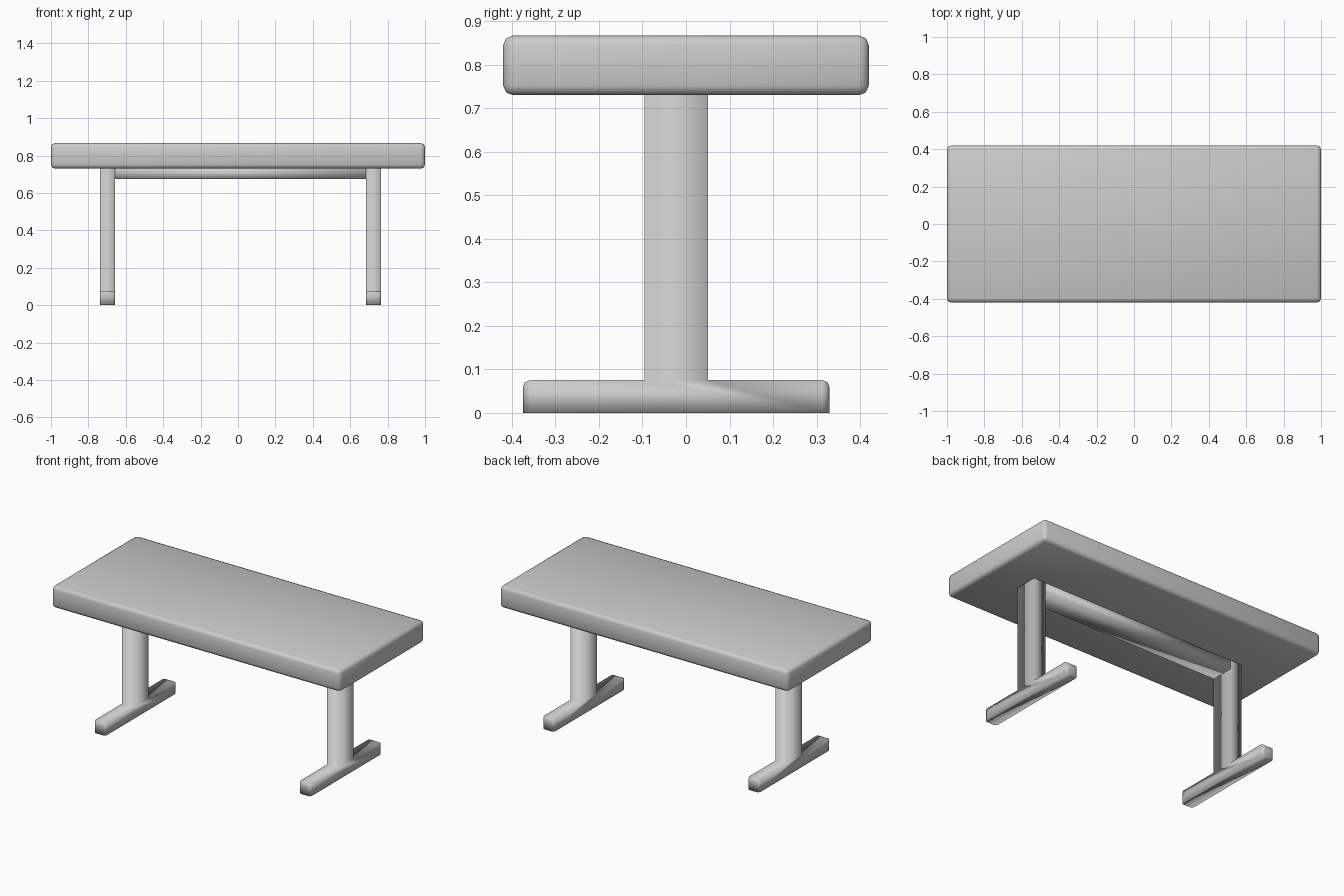
import bpy, bmesh

cube = bpy.data.objects.get("Cube")
if cube:
    bpy.data.objects.remove(cube, do_unlink=True)

grey = bpy.data.materials.new("plain_grey")
grey.use_nodes = True
colour = (0.6, 0.6, 0.6, 1)
grey.diffuse_color = colour
grey.node_tree.nodes["Principled BSDF"].inputs["Base Color"].default_value = colour


def finish(name, bm):
    """Turn a bmesh into a smooth-shaded grey object."""
    bmesh.ops.recalc_face_normals(bm, faces=bm.faces)
    for face in bm.faces:
        face.smooth = True
    mesh = bpy.data.meshes.new(name)
    bm.to_mesh(mesh)
    bm.free()
    mesh.materials.append(grey)
    obj = bpy.data.objects.new(name, mesh)
    bpy.context.collection.objects.link(obj)
    return obj


def box(name, low, high, bevel=0):
    bm = bmesh.new()
    bmesh.ops.create_cube(bm, size=1)
    for v in bm.verts:
        v.co = [(a + b) / 2 + c * (b - a) for a, b, c in zip(low, high, v.co)]
    if bevel:
        bmesh.ops.bevel(bm, geom=bm.edges[:], offset=bevel, segments=2,
                        profile=0.5, affect='EDGES')
    return finish(name, bm)


def leg(name, x, width=0.08):
    """Inverted T outline extruded sideways, with softened foot ends."""
    back, front, top = 0.33, -0.375, 0.075
    post_front, post_back, height = -0.095, 0.05, 0.735
    outline = [(front, 0), (back, 0), (back, top), (post_back, top),
               (post_back, height), (post_front, height), (post_front, top), (front, top)]
    bm = bmesh.new()
    face = bm.faces.new([bm.verts.new((x - width / 2, y, z)) for y, z in outline])
    side = bmesh.ops.extrude_face_region(bm, geom=[face])
    for v in side["geom"]:
        if isinstance(v, bmesh.types.BMVert):
            v.co.x += width
    # Foot ends: soften the upright and upper edges, keep the base square
    ends = [e for e in bm.edges
            if all(v.co.y > 0.3 or v.co.y < -0.3 for v in e.verts)
            and any(v.co.z > 0.05 for v in e.verts)]
    bmesh.ops.bevel(bm, geom=ends, offset=0.016, segments=2, profile=0.5, affect='EDGES')
    return finish(name, bm)


# Thick table top
box("table_top", (-1, -0.42, 0.73), (1, 0.42, 0.867), 0.022)

# Two T-shaped legs joined by a rail under the top
leg("right_leg", -0.697)
leg("left_leg", 0.725)
box("cross_rail", (-0.657, -0.095, 0.675), (0.685, 0.05, 0.735))
